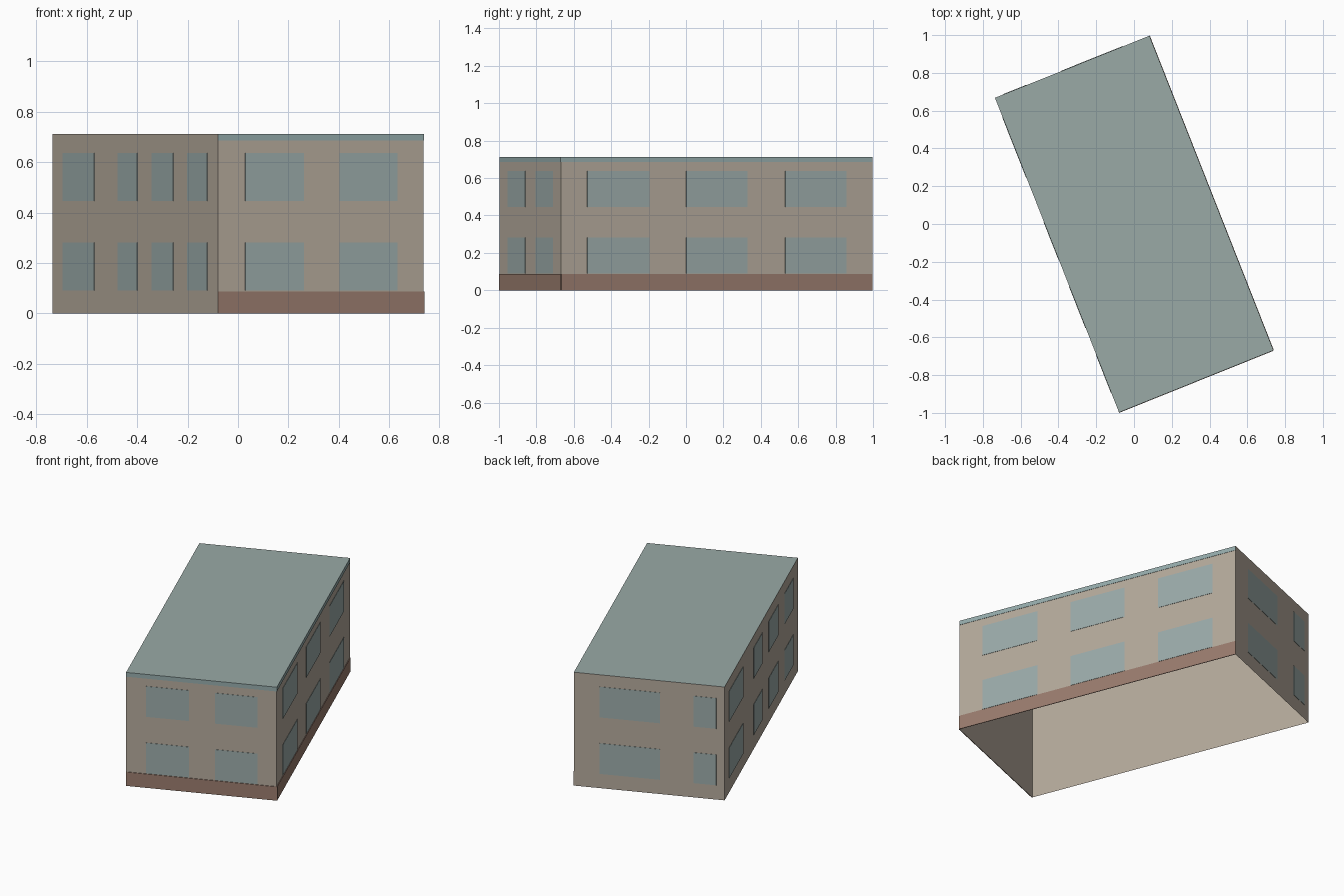
import bpy
from mathutils import Vector

cube = bpy.data.objects.get("Cube")
if cube:
    bpy.data.objects.remove(cube, do_unlink=True)


def material(name, rgb):
    m = bpy.data.materials.new(name)
    m.use_nodes = True
    m.diffuse_color = (*rgb, 1)
    m.node_tree.nodes["Principled BSDF"].inputs["Base Color"].default_value = (*rgb, 1)
    return m


TAN = material("tan plaster", (0.46, 0.40, 0.33))
GLASS = material("blue grey glass", (0.33, 0.41, 0.40))
BRICK = material("terracotta", (0.32, 0.20, 0.155))
ROOF = material("green grey roof", (0.32, 0.40, 0.38))
TRIM = material("teal trim", (0.30, 0.41, 0.41))

HEIGHT = 0.712
FRONT, RIGHT, BACK, LEFT = [Vector(c) for c in (
    (-0.08, -0.996, 0), (0.736, -0.668, 0), (0.08, 0.996, 0), (-0.736, 0.668, 0))]
UP = Vector((0, 0, 1))


def mesh_object(name, verts, faces, mats):
    me = bpy.data.meshes.new(name)
    me.from_pydata(verts, [], faces)
    for m in mats:
        me.materials.append(m)
    ob = bpy.data.objects.new(name, me)
    bpy.context.collection.objects.link(ob)
    return ob


def plate(name, a, b, span, z0, z1, mat, proud):
    """Thin panel on the wall running from a to b, seen from outside."""
    out = (b - a).normalized().cross(UP) * proud
    p, q = a.lerp(b, span[0]), a.lerp(b, span[1])
    back = [p + UP * z0, q + UP * z0, q + UP * z1, p + UP * z1]
    verts = back + [v + out for v in back]
    sides = [(i, (i + 1) % 4, (i + 1) % 4 + 4, i + 4) for i in range(4)]
    return mesh_object(name, verts, [(4, 5, 6, 7)] + sides, [mat])


# Walls and flat roof, open underneath
ring = [FRONT, RIGHT, BACK, LEFT]
shell = mesh_object(
    "building_shell", ring + [c + UP * HEIGHT for c in ring],
    [(i, (i + 1) % 4, (i + 1) % 4 + 4, i + 4) for i in range(4)] + [(4, 5, 6, 7)],
    [TAN, ROOF])
for face in shell.data.polygons:
    face.material_index = int(face.normal.z > 0.5)

# Window spans along each wall, as fractions of its length
walls = {
    "front": (FRONT, RIGHT, [(0.133, 0.418), (0.592, 0.872)]),
    "right": (RIGHT, BACK, [(0.084, 0.283), (0.402, 0.598), (0.72, 0.916)]),
    "back": (BACK, LEFT, [(0.168, 0.572), (0.795, 0.945)]),
    "left": (LEFT, FRONT, [(0.063, 0.253), (0.395, 0.515), (0.60, 0.732), (0.816, 0.937)]),
}
storeys = {"lower": (0.09, 0.282), "upper": (0.445, 0.637)}

for side, (a, b, spans) in walls.items():
    for storey, (z0, z1) in storeys.items():
        for n, span in enumerate(spans, 1):
            plate(f"{side}_{storey}_window_{n}", a, b, span, z0, z1, GLASS, 0.002)
    # Base course and cornice on the two street walls only
    if side in ("front", "right"):
        plate(f"{side}_base_course", a, b, (0, 1), 0, 0.087, BRICK, 0.004)
        plate(f"{side}_cornice", a, b, (0, 1), 0.685, HEIGHT, TRIM, 0.002)
